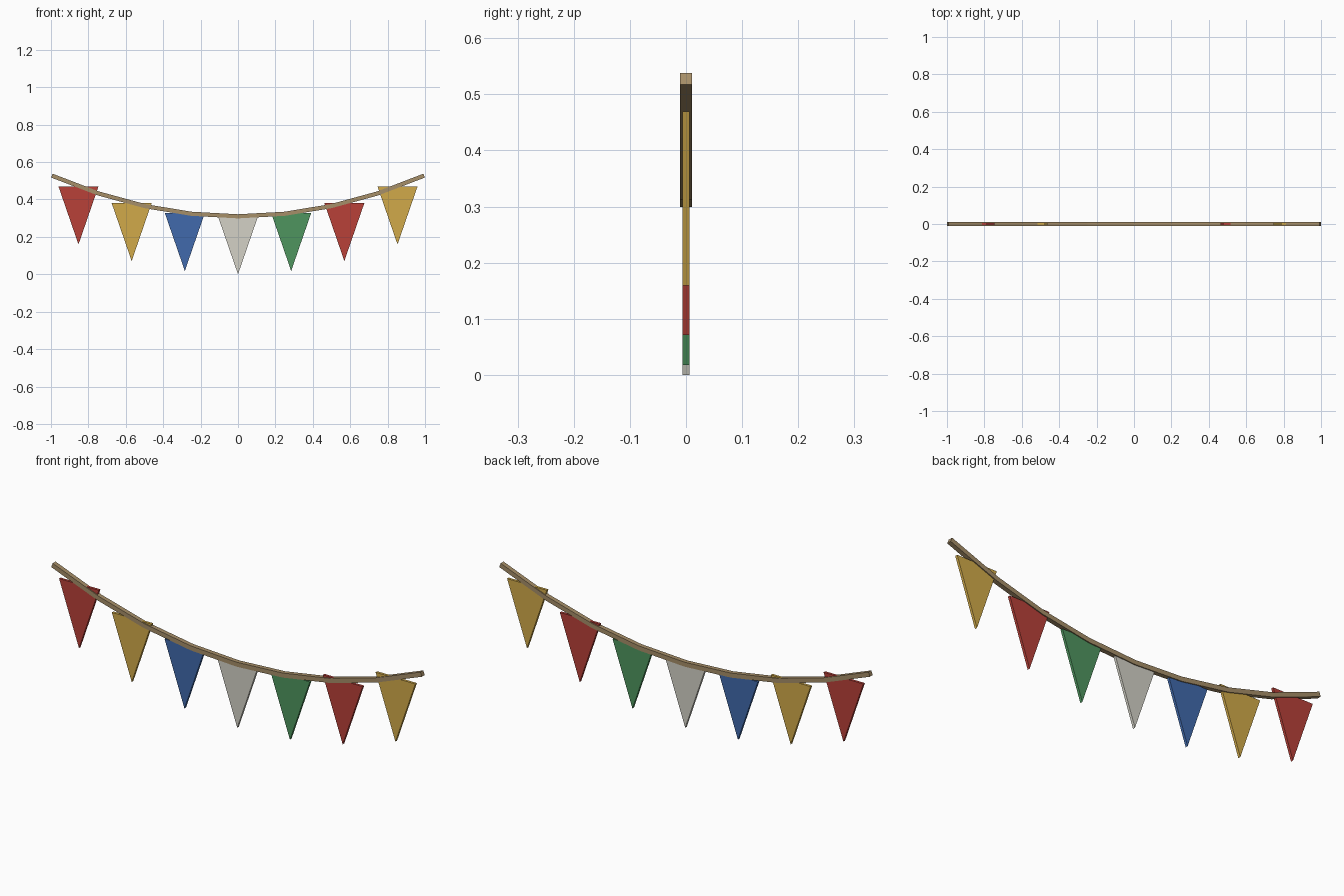
import bpy, bmesh
from mathutils import Vector

if "Cube" in bpy.data.objects:
    bpy.data.objects.remove(bpy.data.objects["Cube"])


def material(name, r, g, b):
    lin = [((c / 255 + 0.055) / 1.055) ** 2.4 for c in (r, g, b)]
    m = bpy.data.materials.new(name)
    m.diffuse_color = (*lin, 1)
    m.use_nodes = True
    m.node_tree.nodes["Principled BSDF"].inputs["Base Color"].default_value = m.diffuse_color
    return m


red = material("red cloth", 184, 65, 57)
gold = material("gold cloth", 209, 170, 74)
blue = material("blue cloth", 65, 106, 172)
white = material("white cloth", 211, 209, 198)
green = material("green cloth", 79, 149, 95)
tan = material("tan rope", 166, 142, 104)

SPAN, LOW, SAG = 0.995, 0.31, 0.2197


def sag(x):
    return LOW + SAG * x * x


def add_object(name, bm, mat):
    bmesh.ops.recalc_face_normals(bm, faces=bm.faces)
    me = bpy.data.meshes.new(name)
    bm.to_mesh(me)
    bm.free()
    me.materials.append(mat)
    ob = bpy.data.objects.new(name, me)
    bpy.context.collection.objects.link(ob)
    return ob


# Rope: square section swept along a sagging line of eight straight pieces
def build_rope(half=0.011, pieces=8):
    bm = bmesh.new()
    pts = []
    for i in range(pieces + 1):
        x = -SPAN + 2 * SPAN * i / pieces
        pts.append(Vector((x, 0, sag(x))))
    rings = []
    for i, p in enumerate(pts):
        t = (pts[min(i + 1, pieces)] - pts[max(i - 1, 0)]).normalized()
        up = Vector((-t.z, 0, t.x)) * half
        side = Vector((0, half, 0))
        rings.append([bm.verts.new(p + a * side + b * up)
                      for a, b in ((-1, -1), (1, -1), (1, 1), (-1, 1))])
    for r0, r1 in zip(rings, rings[1:]):
        for k in range(4):
            j = (k + 1) % 4
            bm.faces.new((r0[k], r0[j], r1[j], r1[k]))
    bm.faces.new(rings[0])
    bm.faces.new(rings[-1])
    add_object("rope", bm, tan)


# Pennant: thin triangular plate hanging point down
def build_pennant(name, x, mat, half_w=0.107, height=0.31, thick=0.0125):
    z = sag(x)
    bm = bmesh.new()
    tri = [bm.verts.new((x + dx, -thick / 2, z + dz))
           for dx, dz in ((-half_w, 0), (half_w, 0), (0, -height))]
    face = bm.faces.new(tri)
    ext = bmesh.ops.extrude_face_region(bm, geom=[face], use_keep_orig=True)
    moved = [v for v in ext["geom"] if isinstance(v, bmesh.types.BMVert)]
    bmesh.ops.translate(bm, verts=moved, vec=(0, thick, 0))
    add_object(name, bm, mat)


build_rope()
for i, mat in enumerate((red, gold, blue, white, green, red, gold)):
    build_pennant(f"pennant_{i + 1}", (i - 3) * 2 * SPAN / 7, mat)
